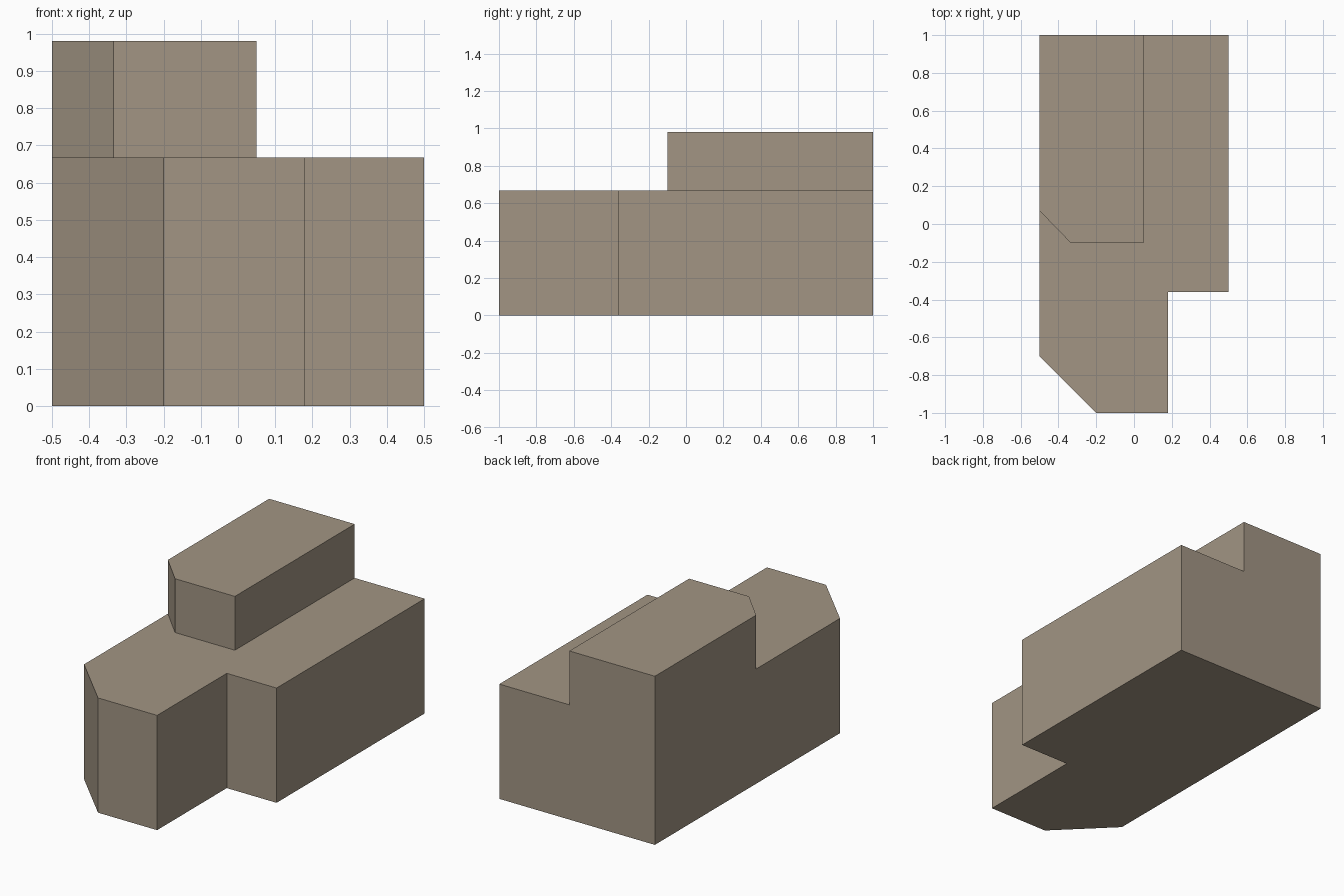
import bpy
import bmesh

if "Cube" in bpy.data.objects:
    bpy.data.objects.remove(bpy.data.objects["Cube"])


def extrude_outline(name, outline, z0, z1):
    """Make a closed prism from a counter-clockwise plan outline."""
    bm = bmesh.new()
    base = bm.faces.new([bm.verts.new((x, y, z0)) for x, y in outline])
    top = bmesh.ops.extrude_face_region(bm, geom=[base], use_keep_orig=True)
    verts = [g for g in top["geom"] if isinstance(g, bmesh.types.BMVert)]
    bmesh.ops.translate(bm, verts=verts, vec=(0, 0, z1 - z0))
    bmesh.ops.recalc_face_normals(bm, faces=bm.faces)
    mesh = bpy.data.meshes.new(name)
    bm.to_mesh(mesh)
    bm.free()
    obj = bpy.data.objects.new(name, mesh)
    bpy.context.collection.objects.link(obj)
    mat = bpy.data.materials.get("stone") or bpy.data.materials.new("stone")
    mat.diffuse_color = (0.36, 0.30, 0.23, 1)
    mat.use_nodes = True
    mat.node_tree.nodes["Principled BSDF"].inputs["Base Color"].default_value = mat.diffuse_color
    mesh.materials.append(mat)
    return obj


LOWER_TOP, UPPER_TOP = 0.667, 0.98

# Lower block: chamfered front left corner, notched front right corner
extrude_outline("lower_block", [
    (-0.5, 1), (-0.5, -0.7), (-0.2, -1), (0.18, -1),
    (0.18, -0.36), (0.5, -0.36), (0.5, 1)], 0, LOWER_TOP)

# Upper block: flush with the back and left, chamfered front left corner
extrude_outline("upper_block", [
    (-0.5, 1), (-0.5, 0.07), (-0.335, -0.1),
    (0.05, -0.1), (0.05, 1)], LOWER_TOP, UPPER_TOP)
